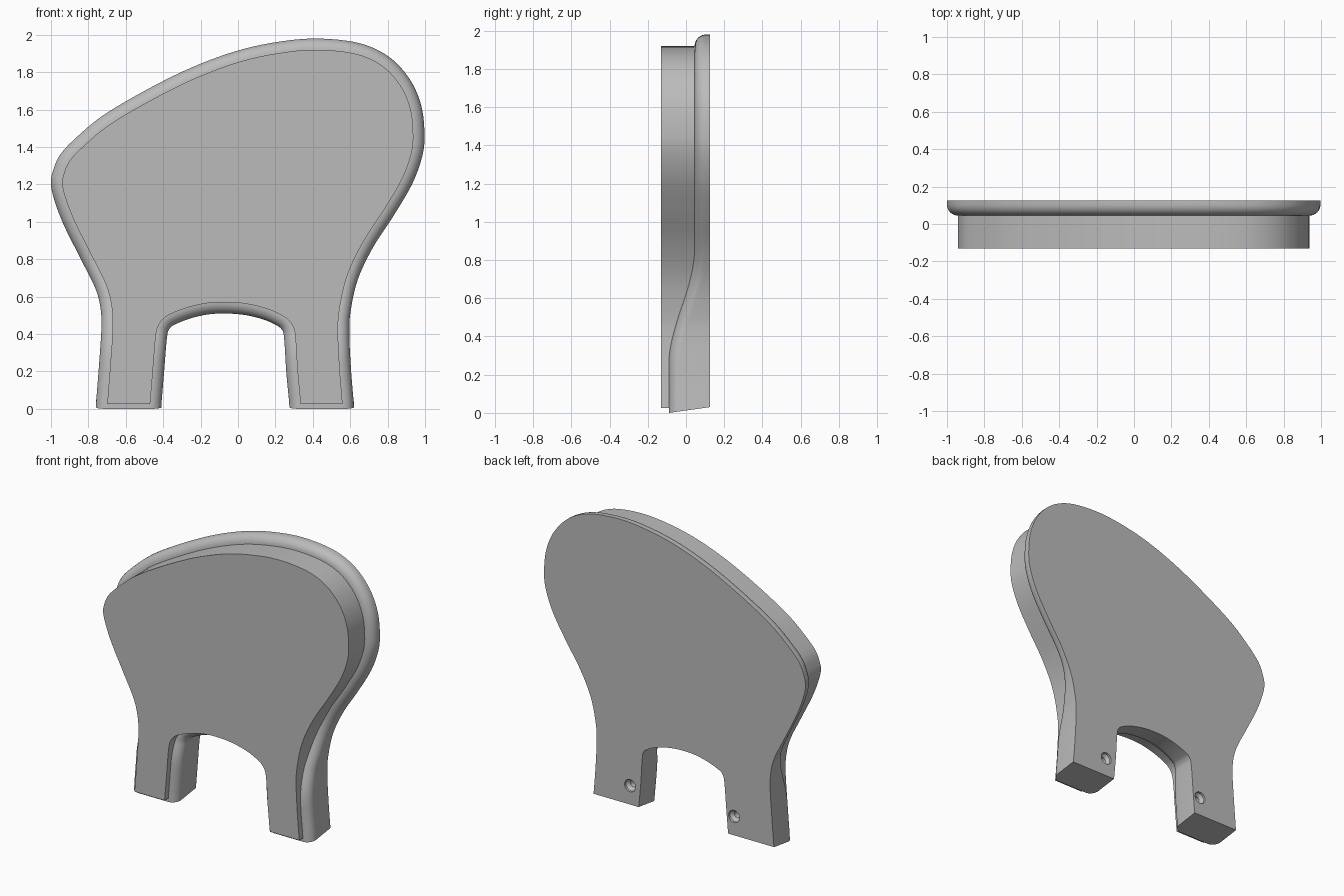
import bpy
import bmesh
import math
from mathutils import Vector

if "Cube" in bpy.data.objects:
    bpy.data.objects.remove(bpy.data.objects["Cube"], do_unlink=True)

BACK, FRONT = 0.125, -0.13
ROUND = 0.06

# Silhouette (x, z): outer side from left foot over the top to right foot
OUTER = [(.62, .02), (.605, .2), (.595, .4), (.602, .52), (.64, .69), (.72, .86),
         (.83, 1.03), (.93, 1.2), (.985, 1.35), (.997, 1.47), (.98, 1.62),
         (.92, 1.76), (.81, 1.88), (.65, 1.955), (.42, 1.98), (.2, 1.96),
         (-.02, 1.91), (-.26, 1.82), (-.5, 1.7), (-.72, 1.57), (-.86, 1.455),
         (-.95, 1.36), (-.99, 1.27), (-1, 1.2), (-.98, 1.11), (-.93, .98),
         (-.84, .8), (-.765, .65), (-.737, .55), (-.73, .44), (-.742, .25), (-.76, .02)]
# Arch between the feet, from right foot to left foot
ARCH = [(-.41, .02), (-.395, .2), (-.38, .38), (-.365, .43), (-.33, .455),
        (-.25, .485), (-.16, .505), (-.07, .51), (.03, .503), (.13, .48),
        (.2, .45), (.237, .42), (.248, .36), (.258, .2), (.275, .02)]


def smooth_path(points, steps=6):
    """Catmull-Rom curve through the points, with inward normals."""
    p = [Vector(q) for q in points]
    p = [2 * p[0] - p[1]] + p + [2 * p[-1] - p[-2]]
    path = []
    for a, b, c, d in zip(p, p[1:], p[2:], p[3:]):
        for i in range(steps):
            t = i / steps
            path.append(b + (c - a) * t / 2 + (a - 2.5 * b + 2 * c - d / 2) * t**2
                        + (1.5 * (b - c) + (d - a) / 2) * t**3)
    path.append(p[-2])
    result = []
    for i, q in enumerate(path):
        tangent = (path[min(i + 1, len(path) - 1)] - path[max(i - 1, 0)]).normalized()
        foot = i in (0, len(path) - 1)
        normal = Vector((-tangent.y, tangent.x))
        if foot:
            normal = Vector((math.copysign(1, normal.x), 0))
        result.append((q, normal, foot))
    return result


def loft(name, rings, material):
    """Skin closed rings of equal length and cap both ends."""
    bm = bmesh.new()
    loops = [[bm.verts.new(co) for co in ring] for ring in rings]
    for low, high in zip(loops, loops[1:]):
        for i in range(len(low)):
            bm.faces.new((low[i - 1], low[i], high[i], high[i - 1]))
    bm.faces.new(loops[0])
    bm.faces.new(loops[-1])
    bmesh.ops.remove_doubles(bm, verts=bm.verts, dist=0.0001)
    bmesh.ops.recalc_face_normals(bm, faces=bm.faces)
    mesh = bpy.data.meshes.new(name)
    bm.to_mesh(mesh)
    bm.free()
    mesh.materials.append(material)
    obj = bpy.data.objects.new(name, mesh)
    bpy.context.collection.objects.link(obj)
    return obj


def rim_front(z):
    """Front of the rounded rim: forward at the legs, set back higher up."""
    t = min(max((z - .26) / .57, 0), 1)
    return -.09 + .135 * t * t * (3 - 2 * t)


outline = smooth_path(OUTER) + smooth_path(ARCH)


def ring(inset, depth, foot_z=None):
    """Inset copy of the outline; depth gives y from the rim front."""
    verts = []
    for q, normal, foot in outline:
        y = depth(rim_front(q.y))
        p = q + normal * inset
        z = p.y
        if foot:  # sloping soles
            z = .03 * (y - FRONT - .04) / .215 if foot_z is None else foot_z
        verts.append((p.x, y, z))
    return verts


grey = bpy.data.materials.new("light grey")
grey.use_nodes = True
colour = (.5, .5, .5, 1)
grey.diffuse_color = colour
grey.node_tree.nodes["Principled BSDF"].inputs["Base Color"].default_value = colour

# Body: flat back, rounded rim, raised front panel
rings = [ring(0, lambda f: BACK)]
for k in range(9):
    angle = k / 8 * math.pi / 2
    inset = ROUND * (1 - math.cos(angle))
    rings.append(ring(inset, lambda f: f + ROUND * (1 - math.sin(angle))))
rings.append(ring(ROUND, lambda f: f, .025))
rings.append(ring(ROUND, lambda f: FRONT, .025))
body = loft("panel_body", rings, grey)

# Countersunk screw holes in the back of the legs
for x in (.34, -.455):
    profile = [(.042, .16), (.042, .11), (.022, .09), (.022, .0)]
    circles = [[(x + r * math.cos(a * math.pi / 16), y, .16 + r * math.sin(a * math.pi / 16))
                for a in range(32)] for r, y in profile]
    cutter = loft("hole_cutter", circles, grey)
    cutter.hide_render = True
    cut = body.modifiers.new("screw_hole", 'BOOLEAN')
    cut.object = cutter
    cut.solver = 'EXACT'
    bpy.context.view_layer.objects.active = body
    bpy.ops.object.modifier_apply(modifier=cut.name)
    bpy.data.objects.remove(cutter, do_unlink=True)

bpy.ops.object.select_all(action='DESELECT')
body.select_set(True)
bpy.context.view_layer.objects.active = body
bpy.ops.object.shade_smooth_by_angle(angle=math.radians(30))
